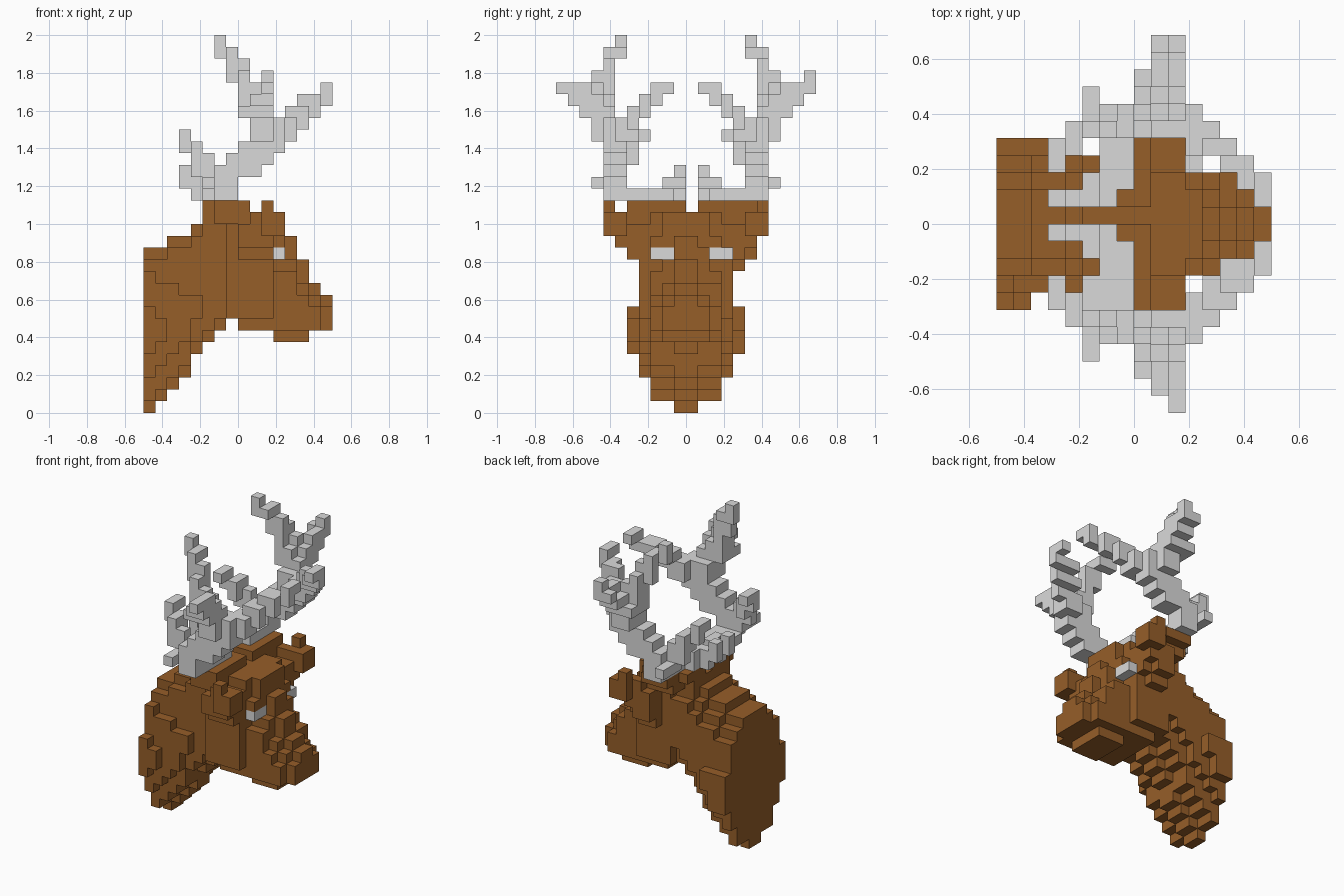
import bpy
import bmesh

cube = bpy.data.objects.get("Cube")
if cube:
    bpy.data.objects.remove(cube, do_unlink=True)

S = 0.0625  # edge length of one block


def material(name, rgb):
    m = bpy.data.materials.new(name)
    m.use_nodes = True
    m.diffuse_color = (*rgb, 1)
    bsdf = next(n for n in m.node_tree.nodes if n.type == 'BSDF_PRINCIPLED')
    bsdf.inputs["Base Color"].default_value = (*rgb, 1)
    return m


BROWN = material("brown fur", (0.305, 0.112, 0.022))
GREY = material("light grey bone", (0.7, 0.7, 0.7))


def fill(boxes):
    """Block cells of inclusive ranges (x0, x1, y0, y1, z0, z1)."""
    return {(i, j, k) for a, b, c, d, e, f in boxes
            for i in range(a, b + 1)
            for j in range(c, d + 1)
            for k in range(e, f + 1)}


def mirror(cells, c):
    return {(i, c - j, k) for i, j, k in cells}


def build(name, cells, mat):
    """Mesh of the outer faces of a set of block cells."""
    bm = bmesh.new()
    verts = {}

    def vert(p):
        if p not in verts:
            verts[p] = bm.verts.new((p[0] * S - 0.5, p[1] * S, p[2] * S))
        return verts[p]

    for cell in sorted(cells):
        for axis in range(3):
            u, v = (axis + 1) % 3, (axis + 2) % 3
            for side in (0, 1):
                near = list(cell)
                near[axis] += 2 * side - 1
                if tuple(near) in cells:
                    continue
                quad = []
                for du, dv in ((0, 0), (1, 0), (1, 1), (0, 1)):
                    p = list(cell)
                    p[axis] += side
                    p[u] += du
                    p[v] += dv
                    quad.append(vert(tuple(p)))
                bm.faces.new(quad if side else quad[::-1])
    me = bpy.data.meshes.new(name)
    bm.to_mesh(me)
    bm.free()
    me.materials.append(mat)
    ob = bpy.data.objects.new(name, me)
    bpy.context.collection.objects.link(ob)


# Neck: a wedge that tapers to a point below and rounds off along the top,
# with a slightly slimmer right side above a sloping line
bottom = [0, 1, 2, 3, 5, 6, 7, 8]
top = [13, 13, 14, 14, 15, 16, 16, 16]
chest = [1, 3, 3, 4, 4]
neck = set()
for i in range(8):
    for k in range(bottom[i], top[i] + 1):
        low, high = k - bottom[i], top[i] - k
        half = chest[low] if low < len(chest) else 4
        if high < 2:
            half = min(half, 2 + high)
        right = min(half, 3) if k > 11 - (i + 1) // 2 else half
        neck |= fill([(i, i, -right, half - 1, k, k)])
# Shoulder bulges, fuller on the left
neck |= fill([
    (0, 2, 4, 4, 7, 8),
    (0, 1, 4, 4, 5, 6),
    (0, 0, -5, -5, 5, 8),
    (1, 1, -5, -5, 6, 7),
])
build("neck", neck, BROWN)

# Skull with raised pads under the antlers
skull = fill([
    (8, 10, -3, 2, 7, 7),
    (7, 10, -4, 3, 8, 15),
    (5, 10, -3, 2, 16, 16),
    (6, 8, -5, 4, 16, 16),
    (11, 11, -3, 2, 14, 14),
    (11, 11, -2, 1, 15, 16),
])
pad = fill([(5, 8, 1, 3, 17, 17), (6, 8, 4, 5, 17, 17)])
build("skull", skull | pad | mirror(pad, 0), BROWN)

# Muzzle
build("muzzle", fill([
    (11, 13, -2, 1, 6, 6),
    (11, 12, -3, 2, 7, 11),
    (11, 12, -2, 1, 12, 12),
    (11, 12, -1, 1, 13, 13),
    (12, 12, -1, 0, 14, 14),
    (13, 13, -3, 2, 7, 9),
    (13, 13, -2, 2, 10, 10),
    (13, 13, -1, 0, 11, 12),
    (14, 14, -3, 2, 7, 8),
    (14, 14, -2, 1, 9, 9),
    (14, 14, -1, 0, 10, 10),
    (15, 15, -2, 1, 7, 8),
    (15, 15, -1, 0, 9, 9),
]), BROWN)

# Ears, the left one with a lower root
ear = fill([
    (8, 10, 4, 4, 13, 15),
    (8, 10, 5, 5, 14, 15),
    (9, 11, 5, 5, 15, 16),
    (10, 11, 6, 6, 15, 16),
    (10, 10, 6, 6, 17, 17),
])
ear_root = fill([(8, 9, 4, 4, 12, 12), (8, 9, 5, 5, 13, 13)])

# Eyes
eye = fill([(11, 11, 2, 3, 13, 13)])

# Antlers: foot and inner tine, main beam, then the long tines
foot = fill([
    (4, 6, 1, 1, 18, 18),
    (5, 7, 2, 2, 18, 18),
    (6, 7, 3, 5, 18, 18),
    (4, 5, 1, 1, 19, 19),
    (5, 5, 2, 2, 19, 19),
    (3, 3, 1, 1, 19, 20),
])
beam = fill([
    (6, 7, 4, 6, 18, 18),
    (5, 7, 5, 6, 19, 19),
    (5, 5, 7, 7, 19, 19),
    (6, 9, 5, 6, 20, 20),
    (7, 10, 5, 6, 21, 21),
    (8, 11, 5, 6, 22, 22),
    (9, 11, 5, 6, 23, 24),
    (9, 10, 7, 7, 23, 24),
])
rear_tine = fill([
    (4, 5, 5, 5, 20, 21),
    (4, 4, 4, 5, 21, 22),
    (3, 3, 4, 4, 22, 22),
    (3, 3, 3, 4, 23, 23),
])
front_tine = fill([
    (11, 12, 4, 5, 23, 24),
    (13, 13, 4, 4, 24, 24),
    (12, 13, 4, 4, 25, 25),
    (13, 14, 3, 3, 25, 26),
    (14, 15, 2, 2, 26, 26),
    (15, 15, 1, 2, 27, 27),
])
upper_tine = fill([
    (8, 10, 6, 7, 25, 25),
    (8, 9, 6, 7, 26, 26),
    (8, 9, 7, 7, 27, 27),
    (8, 8, 6, 6, 27, 27),
    (8, 8, 7, 7, 28, 28),
    (7, 8, 6, 6, 28, 29),
    (7, 7, 5, 6, 30, 30),
    (6, 6, 5, 5, 30, 31),
])
outer_tine = fill([
    (8, 10, 8, 8, 25, 25),
    (9, 10, 7, 9, 26, 26),
    (10, 10, 8, 10, 27, 27),
])
upper = beam | rear_tine | front_tine | upper_tine | outer_tine
# Blocks found on one side only
left_extra = fill([(9, 9, 10, 10, 27, 27), (10, 10, 10, 10, 28, 28)])
right_extra = fill([
    (5, 5, -5, -4, 18, 18),
    (12, 12, -4, -4, 25, 25),
    (13, 13, -3, -3, 26, 26),
])

build("left_ear", ear | ear_root, BROWN)
build("right_ear", mirror(ear, -1), BROWN)
build("left_eye", eye, GREY)
build("right_eye", mirror(eye, 0), GREY)
build("left_antler", foot | upper | left_extra, GREY)
build("right_antler", mirror(foot, 0) | mirror(upper, -1) | right_extra, GREY)
